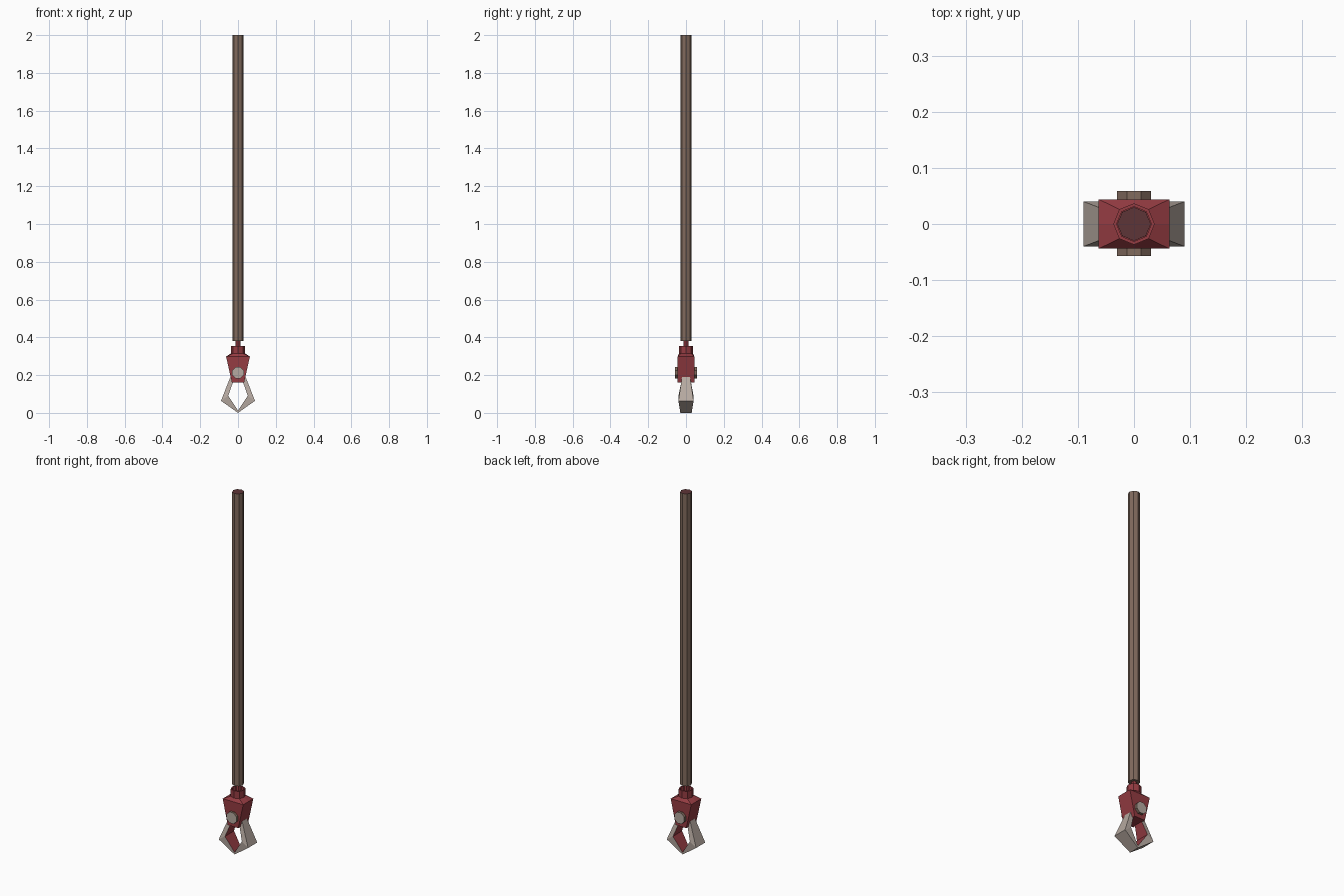
import bpy, bmesh, math
from mathutils import Matrix

if "Cube" in bpy.data.objects:
    bpy.data.objects.remove(bpy.data.objects["Cube"])


def material(name, rgb):
    m = bpy.data.materials.new(name)
    m.diffuse_color = (*rgb, 1)
    m.use_nodes = True
    m.node_tree.nodes["Principled BSDF"].inputs["Base Color"].default_value = m.diffuse_color
    return m


RED = material("dark red paint", (0.30, 0.045, 0.055))
BROWN = material("brown pole", (0.22, 0.145, 0.11))
STEEL = material("pale steel", (0.47, 0.40, 0.355))
MAROON = material("dark maroon", (0.11, 0.035, 0.038))


def finish(name, bm, mats):
    bmesh.ops.recalc_face_normals(bm, faces=bm.faces)
    me = bpy.data.meshes.new(name)
    bm.to_mesh(me)
    bm.free()
    for m in mats:
        me.materials.append(m)
    ob = bpy.data.objects.new(name, me)
    bpy.context.collection.objects.link(ob)
    return ob


def octagon(r):
    # corners lie on the axes
    return [(r * math.cos(i * math.pi / 4), r * math.sin(i * math.pi / 4))
            for i in range(8)]


def box8(hx, hy):
    # rectangle walked with 8 points so that it bridges to an octagon
    return [(hx, 0), (hx, hy), (0, hy), (-hx, hy),
            (-hx, 0), (-hx, -hy), (0, -hy), (hx, -hy)]


def loft(name, rings, mats):
    """Skin a stack of (z, outline) rings; the top cap takes the last material."""
    bm = bmesh.new()
    loops = [[bm.verts.new((x, y, z)) for x, y in pts] for z, pts in rings]
    for a, b in zip(loops, loops[1:]):
        for i in range(len(a)):
            j = (i + 1) % len(a)
            bm.faces.new((a[i], a[j], b[j], b[i]))
    bm.faces.new(loops[0])
    bm.faces.new(loops[-1]).material_index = len(mats) - 1
    return finish(name, bm, mats)


# long pole with dark end, thin neck rod below it
loft("pole", [(0.38, octagon(0.03)), (2.0, octagon(0.03))], [BROWN, MAROON])
loft("neck", [(0.33, octagon(0.014)), (0.385, octagon(0.014))], [RED])

# tapered head with octagonal collar
loft("head", [(0.16, box8(0.032, 0.044)), (0.298, box8(0.063, 0.044)),
              (0.315, octagon(0.037)), (0.355, octagon(0.037)),
              (0.355, octagon(0.031)), (0.33, octagon(0.031))], [RED])

# pivot pin through the head: steel ends, brown barrel
bm = bmesh.new()
bmesh.ops.create_cone(bm, cap_ends=True, segments=8, radius1=0.033, radius2=0.033,
                      depth=0.116,
                      matrix=Matrix.Translation((0, 0.001, 0.213))
                      @ Matrix.Rotation(math.pi / 2, 4, 'X')
                      @ Matrix.Rotation(math.pi / 8, 4, 'Z'))
for f in bm.faces:
    f.material_index = 0 if len(f.verts) > 4 else 1
finish("pivot_pin", bm, [STEEL, BROWN])

# two claws: outer and inner edge points as (x, z, half width)
OUTER = [(0.040, 0.191, 0.021), (0.090, 0.064, 0.040), (0.0, 0.0, 0.030)]
INNER = [(0.020, 0.181, 0.021), (0.052, 0.090, 0.040), (0.0, 0.012, 0.030)]
for side, name in ((1, "claw_right"), (-1, "claw_left")):
    bm = bmesh.new()
    rings = []
    for (xo, zo, w), (xi, zi, wi) in zip(OUTER, INNER):
        rings.append([bm.verts.new(p) for p in (
            (side * xo, -w, zo), (side * xo, w, zo),
            (side * xi, wi, zi), (side * xi, -wi, zi))])
    for a, b in zip(rings, rings[1:]):
        for i in range(4):
            j = (i + 1) % 4
            f = bm.faces.new((a[i], a[j], b[j], b[i]))
            f.material_index = 1 if i == 2 else 0  # inner gripping faces are red
    bm.faces.new(rings[0])
    bm.faces.new(rings[-1])
    finish(name, bm, [STEEL, RED])
